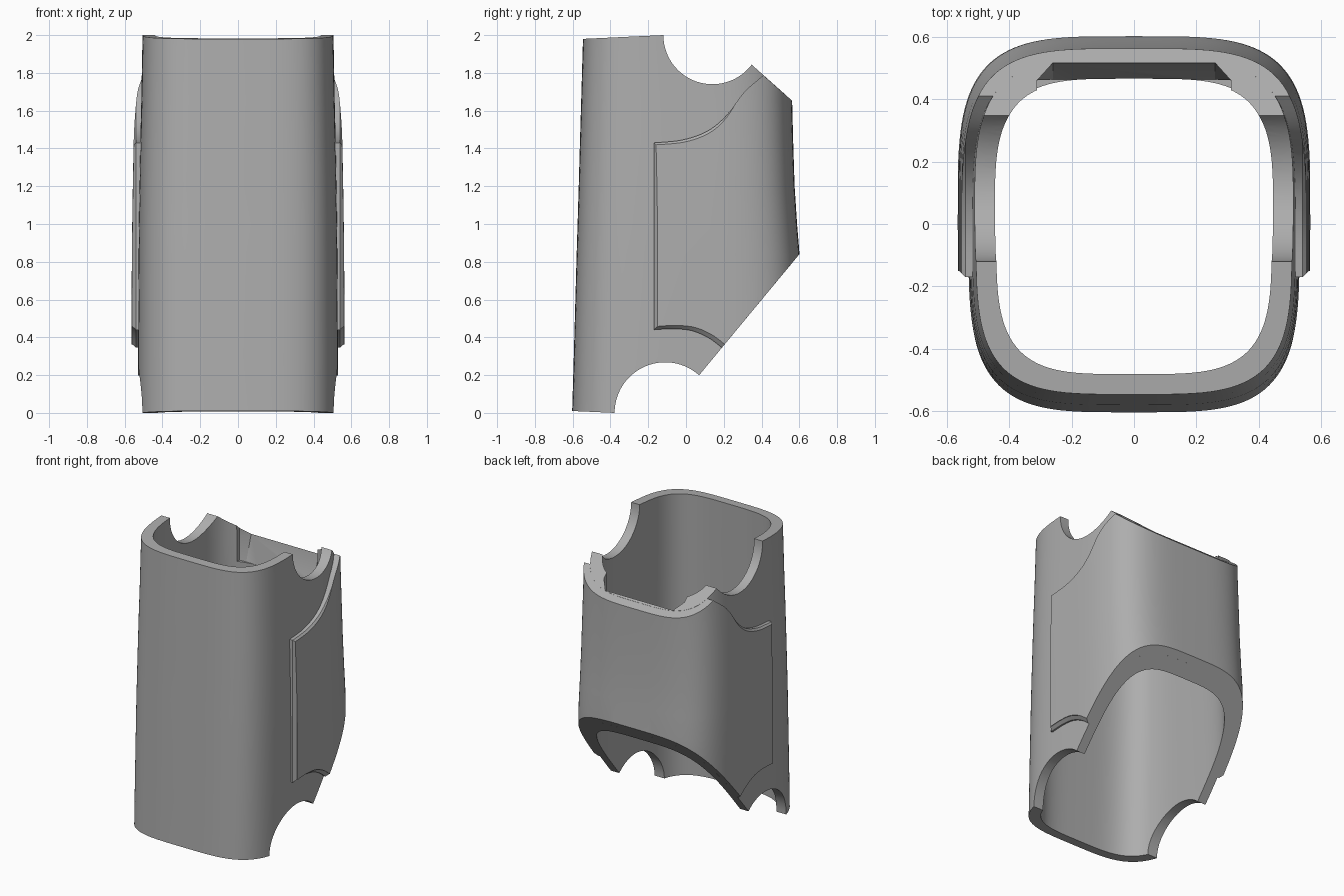
import bpy, bmesh, math

if "Cube" in bpy.data.objects:
    bpy.data.objects.remove(bpy.data.objects["Cube"])

grey = bpy.data.materials.new("plain_grey")
grey.diffuse_color = (0.42, 0.42, 0.42, 1)
grey.use_nodes = True
grey.node_tree.nodes["Principled BSDF"].inputs["Base Color"].default_value = grey.diffuse_color

# Shell sections: z, half width, front depth, back depth
SECTIONS = [(-0.1, 0.530, 0.606, 0.585), (0.3, 0.530, 0.594, 0.580),
            (0.84, 0.527, 0.579, 0.566), (1.0, 0.525, 0.574, 0.553),
            (1.2, 0.522, 0.568, 0.540), (1.45, 0.517, 0.561, 0.532),
            (1.65, 0.512, 0.555, 0.527), (2.1, 0.504, 0.542, 0.522)]
SEG = 128


def new_object(name, bm):
    bmesh.ops.recalc_face_normals(bm, faces=bm.faces)
    mesh = bpy.data.meshes.new(name)
    bm.to_mesh(mesh)
    bm.free()
    obj = bpy.data.objects.new(name, mesh)
    bpy.context.collection.objects.link(obj)
    mesh.materials.append(grey)
    return obj


def ring(bm, section, offset, n=3.9):
    """One rounded-square loop, grown or shrunk by offset."""
    z, a, front, back = section
    verts = []
    for i in range(SEG):
        t = 2 * math.pi * i / SEG
        c, s = math.cos(t), math.sin(t)
        b = back if s > 0 else front
        x = math.copysign(abs(c) ** (2 / n), c) * (a + offset)
        y = math.copysign(abs(s) ** (2 / n), s) * (b + offset)
        verts.append(bm.verts.new((x, y, z)))
    return verts


def bridge(bm, p, q):
    for i in range(len(p)):
        j = (i + 1) % len(p)
        bm.faces.new((p[i], p[j], q[j], q[i]))


def tube(name, outer, inner):
    """Closed hollow tube through all sections."""
    bm = bmesh.new()
    loops = [ring(bm, s, outer) for s in SECTIONS]
    loops += [ring(bm, s, inner) for s in reversed(SECTIONS)]
    for i in range(len(loops)):
        bridge(bm, loops[i], loops[(i + 1) % len(loops)])
    return new_object(name, bm)


def side_prism(name, layers):
    """Solid through (x, [(y, z), ...]) outlines."""
    bm = bmesh.new()
    loops = [[bm.verts.new((x, y, z)) for y, z in pts] for x, pts in layers]
    for p, q in zip(loops, loops[1:]):
        bridge(bm, p, q)
    bm.faces.new(loops[0])
    bm.faces.new(loops[-1])
    return new_object(name, bm)


def boolean(obj, cutter, operation):
    cutter.hide_render = True
    mod = obj.modifiers.new("cut", 'BOOLEAN')
    mod.operation, mod.solver, mod.object = operation, 'EXACT', cutter
    bpy.context.view_layer.objects.active = obj
    bpy.ops.object.modifier_apply(modifier=mod.name)
    bpy.data.objects.remove(cutter, do_unlink=True)


def arc(cy, cz, r, a0, a1, n=28):
    return [(cy + r * math.cos(math.radians(a0 + (a1 - a0) * i / n)),
             cz + r * math.sin(math.radians(a0 + (a1 - a0) * i / n)))
            for i in range(n + 1)]


def smooth_curve(pts, steps=5):
    """Catmull-Rom curve through the points."""
    p = [pts[0]] + pts + [pts[-1]]
    out = []
    for i in range(1, len(p) - 2):
        for k in range(steps):
            t = k / steps
            out.append(tuple(0.5 * (2 * b + (c - a) * t + (2 * a - 5 * b + 4 * c - d) * t * t
                                    + (3 * b - a - 3 * c + d) * t ** 3)
                             for a, b, c, d in zip(p[i - 1], p[i], p[i + 1], p[i + 2])))
    return out + [pts[-1]]


# Main shell, trimmed to the side silhouette with round notches at both ends
shell = tube("main_shell", 0.0, -0.065)
outline = [(-0.8, 1.968)] + [(-0.545, 1.98)] + arc(0.14, 2.0, 0.26, 180, 323)
outline += [(0.8, 1.442), (0.8, 1.081)] + arc(-0.11, 0.0, 0.268, 48, 180) + [(-0.6, 0.01), (-0.8, 0.02)]
boolean(shell, side_prism("trim", [(-0.8, outline), (0.8, outline)]), 'INTERSECT')

# Thinned recess inside the upper back rim
recess = [(0.40, 1.95), (0.515, 1.95), (0.515, 1.69), (0.462, 1.52), (0.40, 1.52)]
inset = [(min(y, 0.46), z) for y, z in recess]
boolean(shell, side_prism("recess", [(-0.31, inset), (-0.26, recess), (0.26, recess), (0.31, inset)]), 'DIFFERENCE')

# Raised wrap-around back panel with chamfered border
panel = tube("back_panel", 0.035, 0.0)
top = smooth_curve([(-0.17, 1.43), (-0.02, 1.445), (0.11, 1.49), (0.21, 1.57),
                    (0.31, 1.70), (0.41, 1.787)])
low = smooth_curve([(0.19, 0.345), (0.12, 0.397), (0.03, 0.435), (-0.07, 0.445), (-0.17, 0.44)])
back = [(0.8, 1.442), (0.8, 1.081)]
full = top + back + low
small = [(y + 0.02, z - 0.018) for y, z in top] + back + [(y + 0.015, z + 0.018) for y, z in low]
small[-1] = (-0.15, small[-1][1])
boolean(panel, side_prism("panel_trim", [(-0.8, small), (-0.56, small), (-0.54, full),
                                         (0.54, full), (0.56, small), (0.8, small)]), 'INTERSECT')

# Smooth walls, crisp rims
for obj in (shell, panel):
    bpy.ops.object.select_all(action='DESELECT')
    obj.select_set(True)
    bpy.context.view_layer.objects.active = obj
    bpy.ops.object.shade_smooth_by_angle(angle=math.radians(28))
